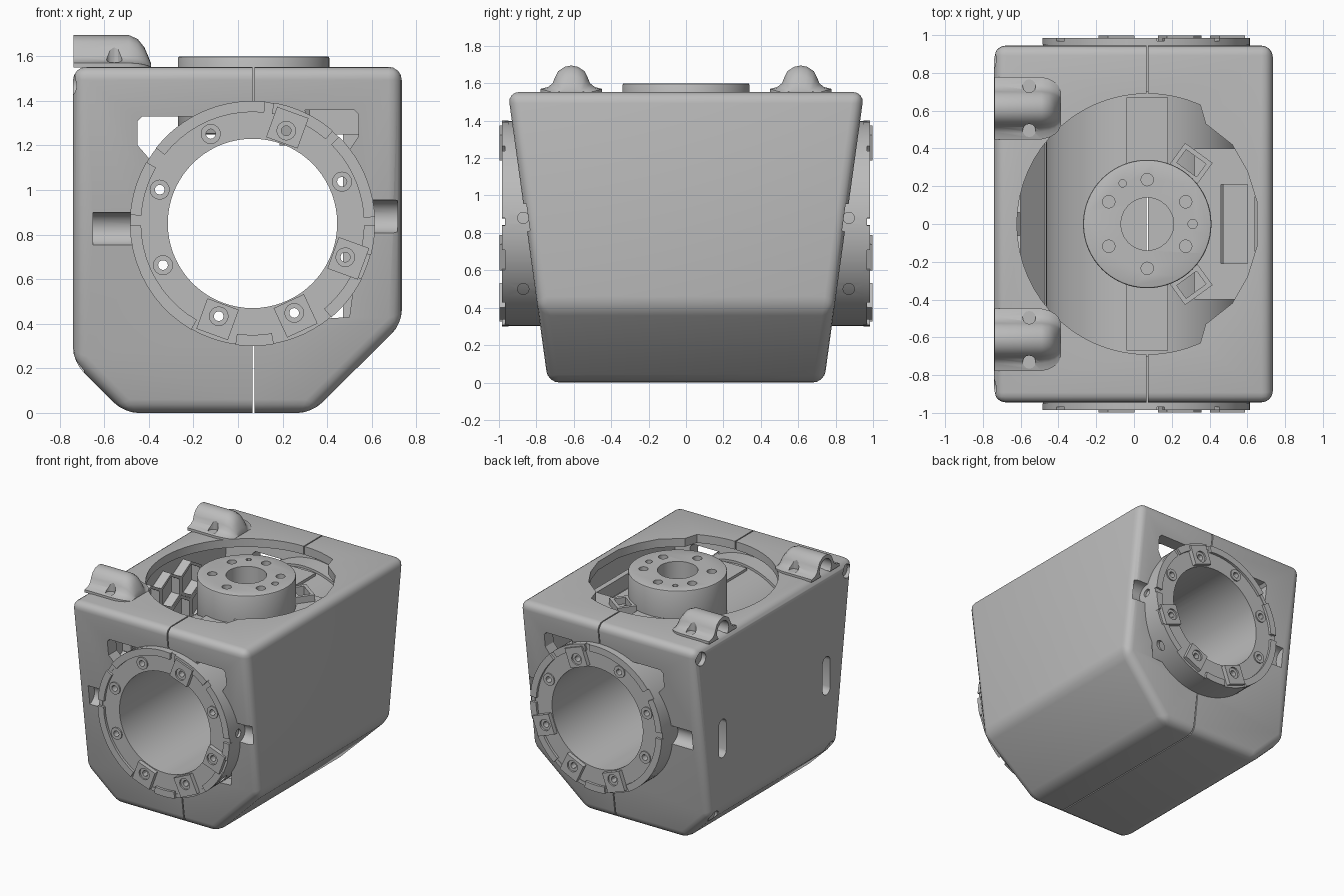
import bpy, bmesh
from math import sin, cos, radians, pi

if "Cube" in bpy.data.objects:
    bpy.data.objects.remove(bpy.data.objects["Cube"], do_unlink=True)

grey = bpy.data.materials.new("plain_grey")
grey.use_nodes = True
grey.diffuse_color = (0.5, 0.5, 0.5, 1)
grey.node_tree.nodes["Principled BSDF"].inputs["Base Color"].default_value = (0.5, 0.5, 0.5, 1)
parts = []


def loft(name, rings):
    """Closed solid skinned through equal-length rings of points."""
    bm = bmesh.new()
    rows = [[bm.verts.new(p) for p in ring] for ring in rings]
    n = len(rows[0])
    for a, b in zip(rows, rows[1:]):
        for i in range(n):
            j = (i + 1) % n
            bm.faces.new((a[i], a[j], b[j], b[i]))
    bm.faces.new(rows[0][::-1])
    bm.faces.new(rows[-1])
    bmesh.ops.recalc_face_normals(bm, faces=bm.faces)
    mesh = bpy.data.meshes.new(name)
    bm.to_mesh(mesh)
    bm.free()
    mesh.materials.append(grey)
    ob = bpy.data.objects.new(name, mesh)
    bpy.context.collection.objects.link(ob)
    parts.append(ob)
    return ob


def prism(name, pts, axis, a, b):
    place = {"x": lambda u, v, t: (t, u, v),
             "y": lambda u, v, t: (u, t, v),
             "z": lambda u, v, t: (u, v, t)}[axis]
    return loft(name, [[place(u, v, t) for u, v in pts] for t in (a, b)])


def cyl(name, r, c, axis, a, b, n=24):
    pts = [(c[0] + r * cos(2 * pi * i / n), c[1] + r * sin(2 * pi * i / n)) for i in range(n)]
    return prism(name, pts, axis, a, b)


def box(name, x, y, z):
    return prism(name, [(x[0], y[0]), (x[1], y[0]), (x[1], y[1]), (x[0], y[1])], "z", *z)


def polar_rect(c, ang, r0, r1, w):
    """Rectangle lying at an angle around a centre."""
    ca, sa = cos(radians(ang)), sin(radians(ang))
    return [(c[0] + r * ca - t * sa, c[1] + r * sa + t * ca)
            for r, t in ((r0, -w), (r1, -w), (r1, w), (r0, w))]


def apply(ob, kind, **settings):
    mod = ob.modifiers.new(kind, kind)
    for key, value in settings.items():
        setattr(mod, key, value)
    bpy.context.view_layer.objects.active = ob
    bpy.ops.object.modifier_apply(modifier=mod.name)


def cut(ob, *cutters):
    for c in cutters:
        apply(ob, "BOOLEAN", operation="DIFFERENCE", solver="EXACT", object=c)
        parts.remove(c)
        bpy.data.objects.remove(c, do_unlink=True)
    return ob


AX = (0.065, 0.85)    # bore axis in x, z
HUB = (0.07, 0)       # hub axis in x, y
SIDES = ((-1, "front"), (1, "back"))


# Housing: chamfered outline, tapering towards the base, hollowed out
def tapered(name, pts, inset):
    return loft(name, [[(x, s * (0.738 + 0.138 * z - inset), z) for x, z in pts] for s in (-1, 1)])


housing = tapered("housing", [(-0.74, 0.23), (-0.51, 0), (0.33, 0), (0.735, 0.4),
                              (0.735, 1.553), (-0.74, 1.553)], 0)
apply(housing, "BEVEL", width=0.06, segments=4, limit_method="ANGLE")
cut(housing,
    tapered("cavity", [(-0.67, 0.27), (-0.47, 0.07), (0.3, 0.07), (0.665, 0.43),
                       (0.665, 1.49), (-0.67, 1.49)], 0.1),
    cyl("bore_gap", 0.535, AX, "y", -1.2, 1.2, 64))

# Top opening: round, narrower on one side
arc = [(HUB[0] + 0.69 * cos(radians(a)), 0.69 * sin(radians(a))) for a in range(66, 295, 6)]
bump = [(0.38, 0.53), (0.52, 0.42), (0.6, 0.28), (0.65, 0.12)]
opening = arc + [(x, -y) for x, y in bump] + bump[::-1]
cut(housing, prism("opening", opening, "z", 1.4, 1.7))

# Windows beside the bore, and the parting seam
cut(housing,
    prism("window", [(-0.45, 1.2), (-0.45, 1.31), (-0.43, 1.33), (-0.2, 1.33), (-0.2, 1.0),
                     (-0.38, 1.12)], "y", -1.2, 1.2),
    prism("window", [(0.3, 1.36), (0.52, 1.36), (0.54, 1.34), (0.54, 1.24), (0.46, 1.12),
                     (0.4, 1.05)], "y", -1.2, 1.2),
    prism("window", [(0.34, 0.42), (0.5, 0.43), (0.52, 0.58), (0.42, 0.62)], "y", -1.2, 1.2),
    box("seam", (0.066, 0.074), (-1.2, 1.2), (-0.1, 1.7)))

for s, side in SIDES:
    # Side recesses, slots and corner screw pockets
    slot = [(s * 0.62 + 0.045 * cos(radians(a)), 0.78 + 0.045 * sin(radians(a)) + (0.1 if a < 180 else -0.1))
            for a in (0, 30, 60, 90, 120, 150, 179, 181, 210, 240, 270, 300, 330, 360)]
    cut(housing,
        cyl("recess", 0.075, (s * 0.86, 0.825), "x", -0.65, -0.4),
        cyl("recess", 0.075, (s * 0.865, 0.88), "x", 0.5, 0.715),
        prism("slot", slot, "x", -0.8, -0.6),
        cyl("pocket", 0.05, (s * 0.87, 1.475), "x", -0.8, -0.705),
        cyl("pocket", 0.045, (s * 0.69, 0.21), "x", -0.8, -0.69))

# Main tube with through holes
tube = cyl("bore_tube", 0.53, AX, "y", -0.965, 0.965, 72)
cut(tube, cyl("bore", 0.38, AX, "y", -1.2, 1.2, 72),
    cyl("hub_hole", 0.14, HUB, "z", 0.1, 1.6))
angles = range(25, 385, 45)
spots = [(a, (AX[0] + 0.443 * cos(radians(a)), AX[1] + 0.443 * sin(radians(a)))) for a in angles]
for a, c in spots:
    cut(tube, cyl("bolt_hole", 0.022, c, "y", -1.2, 1.2, 12))

for s, side in SIDES:
    # Collar drum around the tube with radial holes
    drum = cyl(side + "_collar", 0.548, AX, "y", s * 0.7, s * 0.968, 72)
    cut(drum, cyl("inside", 0.52, AX, "y", -1.2, 1.2, 72),
        cyl("radial_hole", 0.03, (s * 0.87, 0.88), "x", 0.4, 0.8),
        cyl("radial_hole", 0.03, (s * 0.87, 0.5), "x", 0.4, 0.8))
    # Raised lip in segments
    for a0, a1 in ((3, 45), (49, 80), (84, 142), (150, 176), (181, 240), (262, 280), (310, 333), (345, 359)):
        steps = [radians(a0 + (a1 - a0) * i / 10) for i in range(11)]
        pts = [(AX[0] + r * cos(a), AX[1] + r * sin(a))
               for r, seq in ((0.55, steps), (0.5, steps[::-1])) for a in seq]
        prism(side + "_lip", pts, "y", s * 0.95, s * 0.984)
    # Square lugs and round washers at the bolts
    for a, c in spots:
        if a in (70, 250, 295, 340):
            fit = prism(side + "_lug", polar_rect(AX, a, 0.385, 0.53, 0.075), "y", s * 0.95, s * 0.998)
            cut(fit, cyl("counterbore", 0.042, c, "y", s * 0.985, s * 1.1, 16))
        else:
            fit = cyl(side + "_washer", 0.045, c, "y", s * 0.95, s * 0.974, 16)
        cut(fit, cyl("bolt_hole", 0.022, c, "y", -1.2, 1.2, 12))
    # Key strip along the top of the tube
    box(side + "_key_strip", (-0.04, 0.18), sorted((s * 0.3, s * 0.67)), (1.3, 1.388))

# Hub standing on the tube, with its bolt circle
hub = cyl("hub", 0.34, HUB, "z", 1.25, 1.6, 64)
apply(hub, "BEVEL", width=0.01, segments=2, limit_method="ANGLE")
cut(hub, cyl("centre_hole", 0.14, HUB, "z", 1.1, 1.7, 24),
    cyl("pin_hole", 0.025, (0.31, 0), "z", 1.5, 1.7, 12),
    cyl("pin_hole", 0.02, (-0.06, 0.215), "z", 1.5, 1.7, 12))
for a in range(30, 390, 60):
    c = (HUB[0] + 0.235 * cos(radians(a)), 0.235 * sin(radians(a)))
    cut(hub, cyl("bolt_hole", 0.033, c, "z", 1.48, 1.7, 16))

# Open sockets on the hub flank
for a in (-54, 54):
    socket = prism("hub_socket", polar_rect(HUB, a, 0.32, 0.465, 0.09), "z", 1.2, 1.42)
    cut(socket, prism("well", polar_rect(HUB, a, 0.355, 0.44, 0.065), "z", 1.3, 1.5))

# Inner saddle beside the tube with a pocket
box("saddle_wall", (0.47, 0.63), (-0.38, 0.38), (0.42, 1.26))
saddle = box("saddle_top", (0.32, 0.64), (-0.4, 0.4), (1.25, 1.37))
cut(saddle, box("pocket", (0.46, 0.6), (-0.21, 0.21), (1.2, 1.45)))

# Honeycomb ribs on the inner side wall
for row in range(3):
    for col in range(4):
        c = (-0.36 + col * 0.24 + (row % 2) * 0.12 - 0.06, 0.85 + row * 0.21)
        rib = prism("honeycomb_rib", [(c[0] + 0.139 * sin(i * pi / 3), c[1] + 0.139 * cos(i * pi / 3))
                                      for i in range(6)], "x", -0.69, -0.6)
        cut(rib, prism("cell", [(c[0] + 0.115 * sin(i * pi / 3), c[1] + 0.115 * cos(i * pi / 3))
                                for i in range(6)], "x", -0.8, -0.5))

# Cable hoods on the top edge: bell section, rounded at the inner end
half = [(0.165, 0), (0.165, 0.02), (0.125, 0.03), (0.1, 0.05), (0.088, 0.08), (0.07, 0.115), (0.035, 0.138)]
bell = half + [(0, 0.145)] + [(-y, z) for y, z in half[::-1]]
for s, side in SIDES:
    c = s * 0.613
    stations = ((-0.738, 1, 1), (-0.49, 1, 1), (-0.45, 0.94, 0.88), (-0.42, 0.84, 0.62),
                (-0.4, 0.72, 0.3), (-0.39, 0.6, 0.12))
    hood = loft(side + "_cable_hood", [[(x, c + y * ky, 1.55 + z * kz) for y, z in bell]
                                       for x, ky, kz in stations])
    cut(hood, cyl("channel", 0.07, (c, 1.595), "x", -0.8, -0.52),
        cyl("screw_hole", 0.035, (-0.555, c + 0.118), "z", 1.572, 1.8, 12),
        cyl("screw_hole", 0.035, (-0.555, c - 0.118), "z", 1.572, 1.8, 12))

# Smooth shading with crisp edges
for ob in parts:
    ob.select_set(True)
bpy.context.view_layer.objects.active = housing
bpy.ops.object.shade_smooth_by_angle(angle=radians(30))
